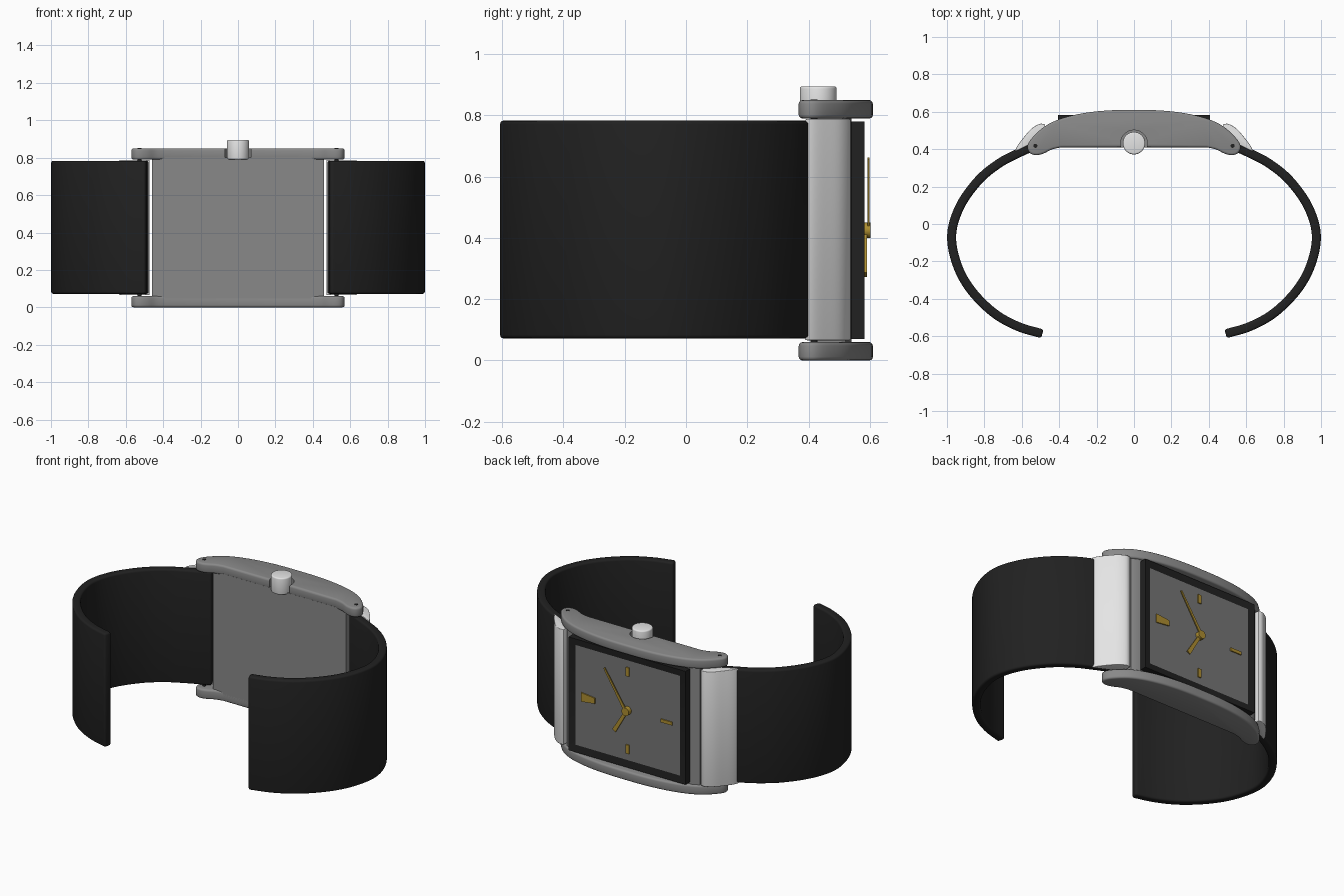
import bpy, bmesh, math
from mathutils import Vector

if "Cube" in bpy.data.objects:
    bpy.data.objects.remove(bpy.data.objects["Cube"])


def material(name, rgb):
    m = bpy.data.materials.new(name)
    m.diffuse_color = (*rgb, 1)
    m.use_nodes = True
    m.node_tree.nodes["Principled BSDF"].inputs["Base Color"].default_value = m.diffuse_color
    return m


STEEL = material("steel grey", (0.25, 0.25, 0.25))
LIGHT = material("polished light metal", (0.78, 0.78, 0.78))
BLACK = material("black leather", (0.015, 0.015, 0.015))
DIAL = material("dial grey", (0.18, 0.18, 0.18))
GOLD = material("gold", (0.42, 0.27, 0.03))
MID = 0.425  # height of the dial centre


def apply_mod(ob, kind, **settings):
    mod = ob.modifiers.new(kind.title(), kind)
    for key, value in settings.items():
        setattr(mod, key, value)
    bpy.ops.object.select_all(action='DESELECT')
    bpy.context.view_layer.objects.active = ob
    ob.select_set(True)
    bpy.ops.object.modifier_apply(modifier=mod.name)


def smooth(ob, angle=32):
    bpy.ops.object.select_all(action='DESELECT')
    bpy.context.view_layer.objects.active = ob
    ob.select_set(True)
    bpy.ops.object.shade_smooth_by_angle(angle=math.radians(angle))


def prism(name, pts, lo, hi, mat, axis='z', bevel=0, limit=35, segments=3):
    """Extrude an outline: (x, y) along z, or (x, z) along y."""
    def place(u, v, d):
        return (u, v, d) if axis == 'z' else (u, d, v)
    bm = bmesh.new()
    a = [bm.verts.new(place(u, v, lo)) for u, v in pts]
    b = [bm.verts.new(place(u, v, hi)) for u, v in pts]
    n = len(pts)
    bm.faces.new(a)
    bm.faces.new(b)
    for i in range(n):
        bm.faces.new((a[i], a[(i + 1) % n], b[(i + 1) % n], b[i]))
    bmesh.ops.recalc_face_normals(bm, faces=bm.faces)
    me = bpy.data.meshes.new(name)
    bm.to_mesh(me)
    bm.free()
    me.materials.append(mat)
    ob = bpy.data.objects.new(name, me)
    bpy.context.collection.objects.link(ob)
    if bevel:
        apply_mod(ob, 'BEVEL', width=bevel, segments=segments,
                  limit_method='ANGLE', angle_limit=math.radians(limit))
    smooth(ob)
    return ob


def circle(x, y, r, n=32):
    return [(x + r * math.cos(2 * math.pi * i / n),
             y + r * math.sin(2 * math.pi * i / n)) for i in range(n)]


def spline(pts, steps=6):
    """Catmull-Rom curve through the points."""
    p = [Vector(q) for q in pts]
    p = [2 * p[0] - p[1]] + p + [2 * p[-1] - p[-2]]
    out = []
    for i in range(1, len(p) - 2):
        a, b, c, d = p[i - 1:i + 3]
        for k in range(steps):
            t = k / steps
            out.append(0.5 * (2 * b + (c - a) * t + (2 * a - 5 * b + 4 * c - d) * t * t
                              + (3 * b - a - 3 * c + d) * t ** 3))
    return out + [p[-2]]


def box(x0, x1, y0, y1):
    return [(x0, y0), (x1, y0), (x1, y1), (x0, y1)]


# Curved case rails, top and bottom
half = spline([(0, .61), (.1, .609), (.2, .602), (.3, .587), (.4, .56), (.48, .52),
               (.545, .46), (.57, .415), (.557, .38), (.525, .368), (.485, .376),
               (.44, .398), (.39, .41)], 4)
outline = [tuple(v) for v in half] + [(-v.x, v.y) for v in reversed(half[1:])]
rail_bottom = prism("case_rail_bottom", outline, 0, .06, STEEL, bevel=.012)
rail_top = prism("case_rail_top", outline, .79, .85, STEEL, bevel=.012)

# Notch under the crown
cutter = prism("crown_notch_cutter", circle(0, .43, .072), .795, .95, STEEL)
apply_mod(rail_top, 'BOOLEAN', operation='DIFFERENCE', object=cutter, solver='EXACT')
bpy.data.objects.remove(cutter)
smooth(rail_top)

# Case body between the rails
prism("case_body", [(-.46, .41), (.46, .41), (.46, .52), (.42, .54), (-.42, .54), (-.46, .52)],
      .03, .8, STEEL)

# Crown
prism("crown", circle(0, .432, .06, 40), .79, .895, LIGHT, bevel=.008)

# Black frame with the dial sunk into it
frame = prism("dial_frame", box(-.405, .405, .07, .78), .53, .583, BLACK, axis='y')
frame.data.materials.append(DIAL)
bm = bmesh.new()
bm.from_mesh(frame.data)
face = max(bm.faces, key=lambda f: f.calc_center_median().y)
bmesh.ops.inset_region(bm, faces=[face], thickness=.06)
bmesh.ops.translate(bm, verts=face.verts, vec=(0, -.008, 0))
face.material_index = 1
bm.to_mesh(frame.data)
bm.free()
smooth(frame)


# Hour markers, 12 o'clock towards +x
def marker(name, pts):
    prism(name, [(x, MID + z) for x, z in pts], .57, .582, GOLD, axis='y')


marker("marker_twelve", [(.225, -.017), (.225, .017), (.32, .028), (.32, -.028)])
marker("marker_six", box(-.31, -.23, -.01, .01))
marker("marker_three", box(-.011, .011, .215, .27))
marker("marker_nine", box(-.011, .011, -.27, -.215))


# Hands and hub
def hand(name, x, z, w0, w1, y):
    d = Vector((x, z))
    n = Vector((-z, x)).normalized()
    t = -d.normalized() * .02
    pts = [t - n * w0, d - n * w1, d + n * w1, t + n * w0]
    prism(name, [(p.x, p.y + MID) for p in pts], y, y + .007, GOLD, axis='y')


hand("minute_hand", .15, .235, .01, .005, .592)
hand("hour_hand", .088, -.145, .009, .013, .583)
prism("hand_hub", circle(0, MID, .025, 24), .57, .603, GOLD, axis='y')

# Strap, end links and pins on both sides
path = spline([(.485, .44), (.55, .41), (.62, .378), (.72, .325), (.83, .235), (.93, .095),
               (.975, -.06), (.945, -.22), (.87, -.355), (.75, -.475), (.62, -.548),
               (.49, -.587)])
left, right = [], []
for i, p in enumerate(path):
    d = path[min(i + 1, len(path) - 1)] - path[max(i - 1, 0)]
    n = Vector((-d.y, d.x)).normalized() * .024
    left.append(p + n)
    right.append(p - n)
band = left + right[::-1]
outer = spline([(.475, .533), (.505, .535), (.55, .508), (.592, .46), (.622, .42), (.637, .388)], 4)
link = [tuple(v) for v in outer] + [(.62, .395), (.55, .43), (.472, .455)]
for side, s in (("right", 1), ("left", -1)):
    prism("strap_" + side, [(s * p.x, p.y) for p in band], .072, .783, BLACK, bevel=.018)
    prism("end_link_" + side, [(s * x, y) for x, y in link], .066, .788, LIGHT,
          bevel=.005, limit=40)
    prism("pin_" + side, circle(s * .527, .418, .011, 16), -.0 + .0005, .8515, BLACK)
